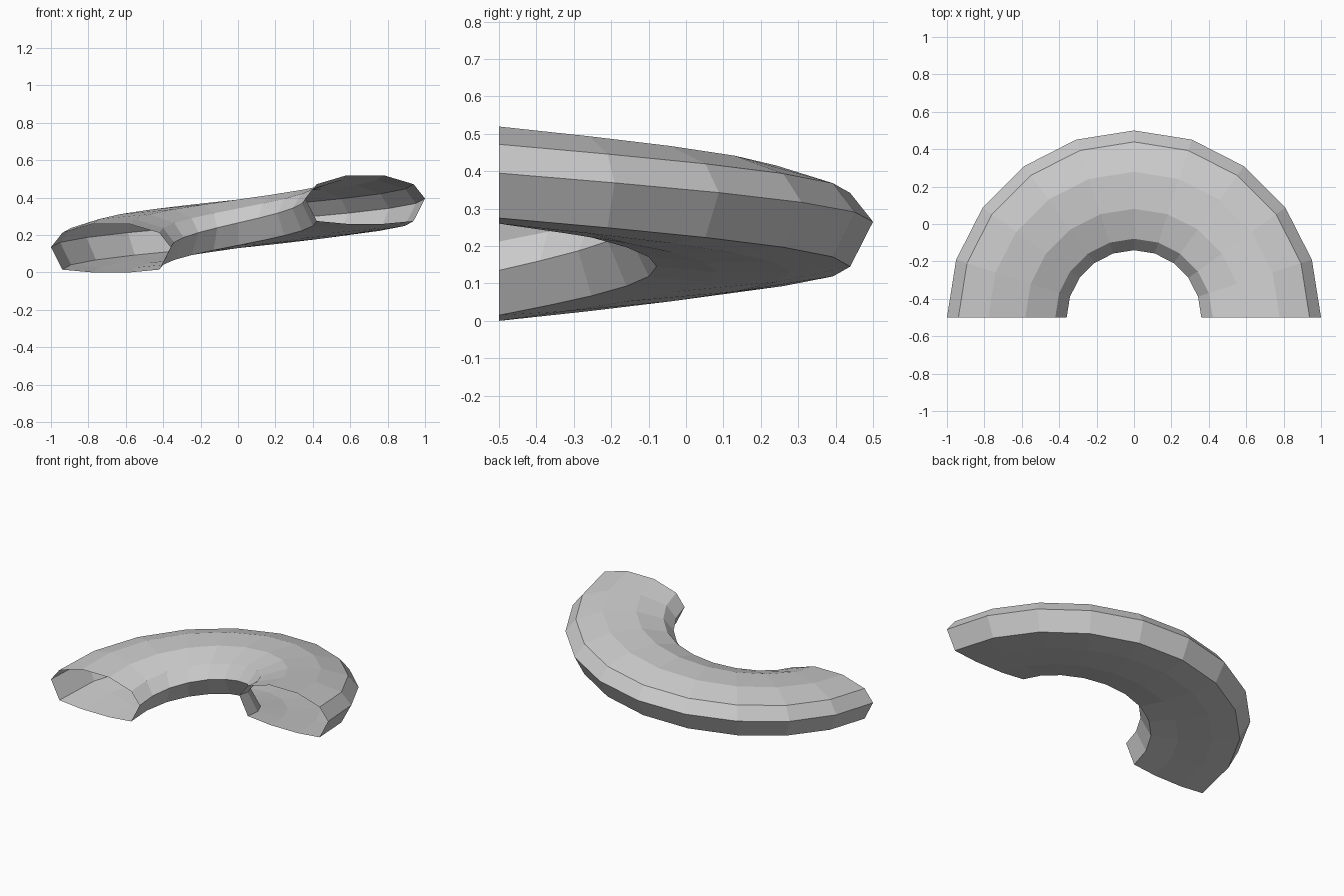
import bpy, bmesh
from math import sin, cos, pi, radians

if "Cube" in bpy.data.objects:
    bpy.data.objects.remove(bpy.data.objects["Cube"])

STEPS, SIDES = 10, 10
RING, HALF_W, RISE = 0.68, 0.32, 0.26
CENTRE_Y = -0.5

# Ten-sided cross-section (radius, height) with a flattened underside
profile = []
for j in range(SIDES):
    a = radians(36 * j)
    z = 0.135 + 0.131 * sin(a)
    if sin(a) < -0.9:
        z = 0.0
    elif sin(a) < -0.1:
        z = 0.015
    profile.append((RING + HALF_W * cos(a), z))

# Half turn of an open-ended, rising spiral tube
bm = bmesh.new()
rings = []
for i in range(STEPS + 1):
    t = i / STEPS
    ang = pi * (1 - t)
    rings.append([bm.verts.new((r * cos(ang), CENTRE_Y + r * sin(ang), z + RISE * t))
                  for r, z in profile])
for a, b in zip(rings, rings[1:]):
    for j in range(SIDES):
        k = (j + 1) % SIDES
        bm.faces.new((a[j], a[k], b[k], b[j]))

# Make the outer surface face outward
bm.normal_update()
bm.faces.ensure_lookup_table()
f = bm.faces[0]
mid = f.calc_center_median()
if f.normal.x * mid.x + f.normal.y * (mid.y - CENTRE_Y) < 0:
    bmesh.ops.reverse_faces(bm, faces=bm.faces[:])

mesh = bpy.data.meshes.new("spiral_half_turn")
bm.to_mesh(mesh)
bm.free()
obj = bpy.data.objects.new("spiral_half_turn", mesh)
bpy.context.collection.objects.link(obj)
